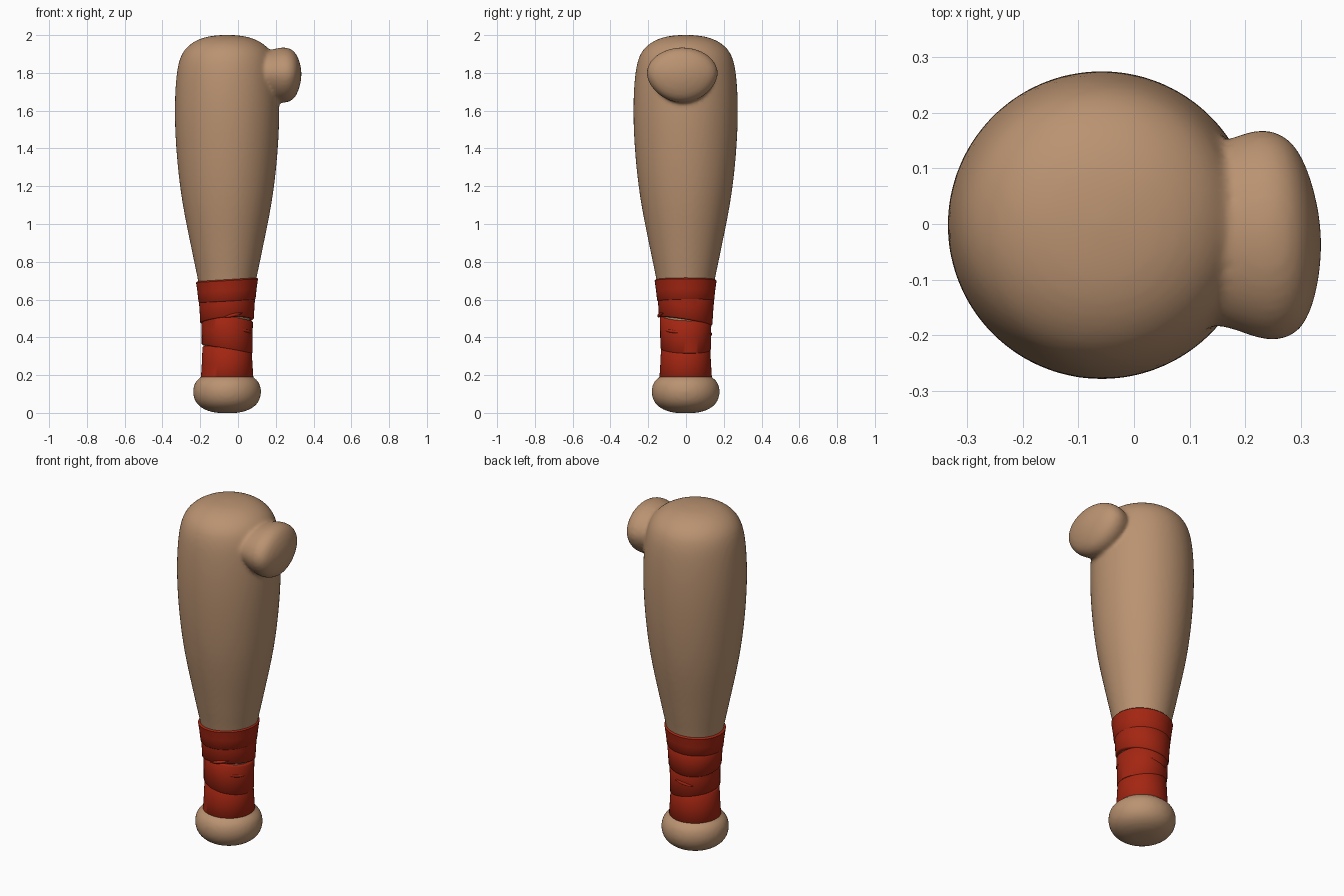
import bpy, bmesh
from math import cos, sin, tau, radians
from mathutils import Vector

if "Cube" in bpy.data.objects:
    bpy.data.objects.remove(bpy.data.objects["Cube"], do_unlink=True)

AXIS_X, AXIS_Y = -0.058, -0.002


def material(name, rgb):
    m = bpy.data.materials.new(name)
    m.use_nodes = True
    m.diffuse_color = (*rgb, 1)
    node = m.node_tree.nodes["Principled BSDF"]
    node.inputs["Base Color"].default_value = (*rgb, 1)
    node.inputs["Roughness"].default_value = 0.8
    return m


wood = material("tan wood", (0.49, 0.29, 0.165))
cloth = material("red cloth", (0.37, 0.019, 0.006))


def skin(bm, rings):
    """Bridge a list of equally sized point rings with quads."""
    loops = [[bm.verts.new(p) for p in ring] for ring in rings]
    n = len(loops[0])
    for a, b in zip(loops, loops[1:]):
        for i in range(n):
            j = (i + 1) % n
            bm.faces.new((a[i], a[j], b[j], b[i]))


def lathe_rings(profile, n=40, tilt_x=0, tilt_y=0):
    rings = []
    for r, z in profile:
        ring = []
        for i in range(n):
            x, y = r * cos(tau * i / n), r * sin(tau * i / n)
            ring.append(Vector((AXIS_X + x, AXIS_Y + y, z + tilt_x * x + tilt_y * y)))
        rings.append(ring)
    return rings


def finish(bm, name, mat):
    bmesh.ops.remove_doubles(bm, verts=bm.verts, dist=0.0001)
    bmesh.ops.recalc_face_normals(bm, faces=bm.faces)
    mesh = bpy.data.meshes.new(name)
    bm.to_mesh(mesh)
    bm.free()
    mesh.materials.append(mat)
    mesh.polygons.foreach_set("use_smooth", [True] * len(mesh.polygons))
    obj = bpy.data.objects.new(name, mesh)
    bpy.context.collection.objects.link(obj)
    return obj


# Club: rounded pommel, thin grip and swelling barrel
club_profile = [
    (0, -.002), (.07, 0), (.13, .02), (.17, .055), (.185, .11), (.172, .165),
    (.14, .189), (.12, .2), (.12, .3), (.12, .5), (.138, .6), (.155, .71),
    (.175, .8), (.195, .9), (.237, 1.1), (.263, 1.3), (.277, 1.5), (.278, 1.65),
    (.271, 1.77), (.258, 1.86), (.23, 1.925), (.17, 1.972), (.1, 1.995), (0, 2.003)]
bm = bmesh.new()
skin(bm, lathe_rings(club_profile))

# Branch stub: egg-shaped cross-sections stacked along x
stub_profile = [(0, 0), (0, .8), (.15, .84), (.185, .92), (.235, 1.01), (.275, .96),
                (.302, .82), (.322, .55), (.333, .25), (.336, 0)]
rings = []
for x, s in stub_profile:
    ring = []
    for i in range(32):
        c, d = cos(tau * i / 32), sin(tau * i / 32)
        width = .192 * (1 - .1 * max(0, -d))
        y = -.02 + s * c * width
        lean = -.05 * (y + .02) if s else 0
        ring.append(Vector((x + lean, y, 1.795 + s * d * (.142 if d > 0 else .155))))
    rings.append(ring)
skin(bm, rings)
club = finish(bm, "wooden_club", wood)

# Fuse the stub into the barrel with a soft crease
sub = club.modifiers.new("round", "SUBSURF")
sub.levels = sub.render_levels = 2
fuse = club.modifiers.new("fuse", "REMESH")
fuse.mode = "VOXEL"
fuse.voxel_size = 0.011
fuse.use_smooth_shade = True
relax = club.modifiers.new("relax", "SMOOTH")
relax.factor = 0.5
relax.iterations = 5

# Cloth wrap: overlapping tilted bands (bottom, top, radii, tilts)
bands = [
    ("lower", .178, .36, .139, .130, .05, .03),
    ("middle", .335, .51, .134, .137, -.18, -.03),
    ("upper", .485, .63, .142, .151, .08, -.16),
    ("top", .59, .706, .151, .164, .06, .0)]
for name, z0, z1, r0, r1, tx, ty in bands:
    bm = bmesh.new()
    lip = .006
    profile = [(.1, z0), (r0 - lip, z0), (r0, z0 + lip), ((r0 + r1) / 2 - .001, (z0 + z1) / 2),
               (r1, z1 - lip), (r1 - lip, z1), (.1, z1)]
    skin(bm, lathe_rings(profile, 48, tx, ty))
    band = finish(bm, name + "_wrap_band", cloth)
    bpy.ops.object.select_all(action="DESELECT")
    band.select_set(True)
    bpy.context.view_layer.objects.active = band
    bpy.ops.object.shade_smooth_by_angle(angle=radians(50))

# Raised folds in the cloth (start angle, end angle, heights, radius)
folds = [
    ("front_fold", 262, 305, .505, .53, .143),
    ("side_fold", 300, 350, .44, .425, .131),
    ("back_fold", 60, 130, .43, .40, .131)]
for name, a0, a1, z0, z1, r in folds:
    curve = bpy.data.curves.new(name, "CURVE")
    curve.dimensions = "3D"
    curve.bevel_depth = .009
    curve.bevel_resolution = 3
    curve.use_fill_caps = True
    curve.materials.append(cloth)
    spline = curve.splines.new("POLY")
    steps = 10
    spline.points.add(steps)
    for i, p in enumerate(spline.points):
        t = i / steps
        a = radians(a0 + (a1 - a0) * t)
        p.co = (AXIS_X + r * cos(a), AXIS_Y + r * sin(a), z0 + (z1 - z0) * t, 1)
        p.radius = .15 + .85 * sin(t * tau / 2)
    bpy.context.collection.objects.link(bpy.data.objects.new(name, curve))
